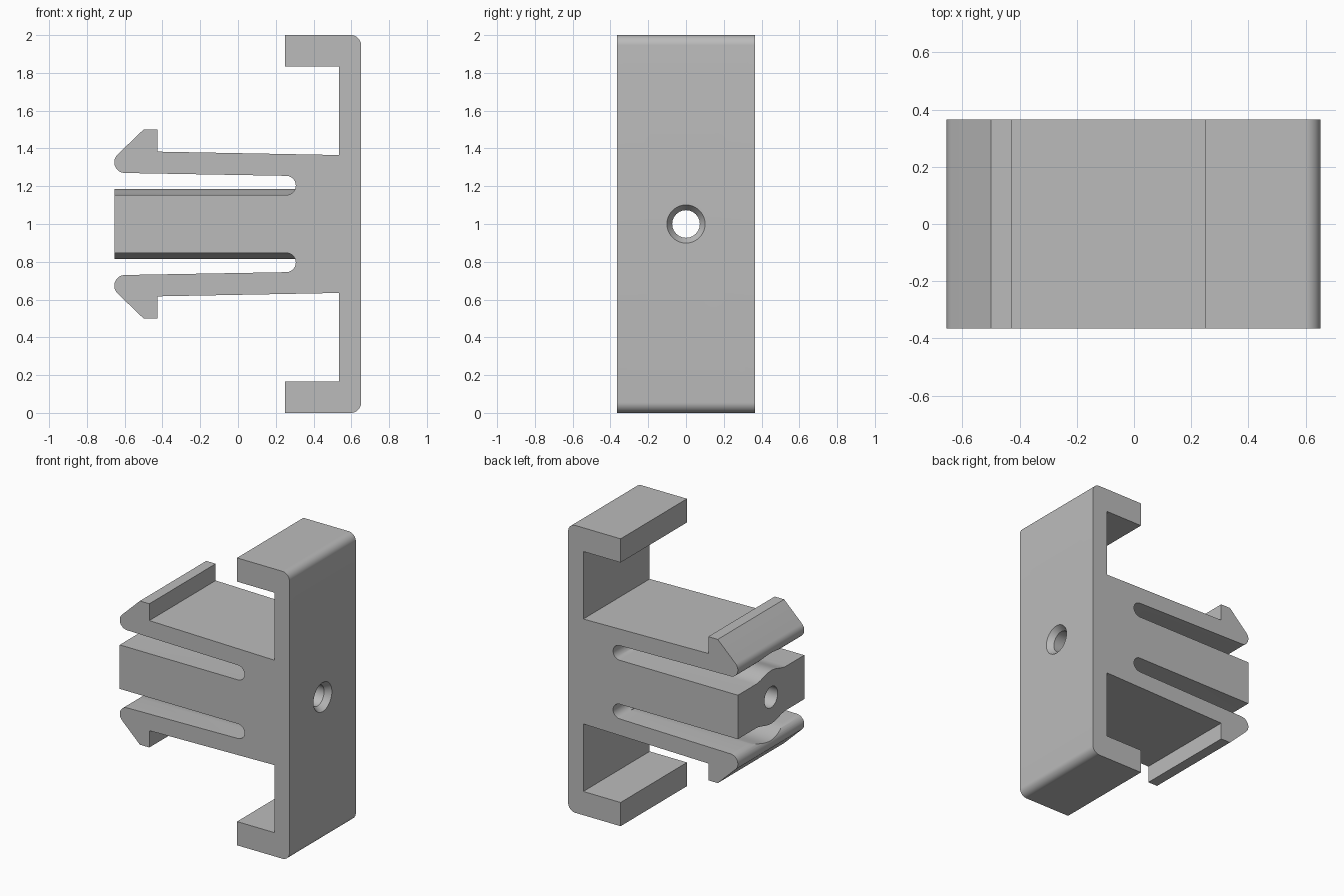
import bpy, bmesh, math
from mathutils import Vector

if "Cube" in bpy.data.objects:
    bpy.data.objects.remove(bpy.data.objects["Cube"], do_unlink=True)

HALF_DEPTH = 0.365
MID = 1.0
LEFT, RIGHT = -0.655, 0.652

grey = bpy.data.materials.new("plain grey")
grey.use_nodes = True
grey.diffuse_color = (0.5, 0.5, 0.5, 1)
grey.node_tree.nodes["Principled BSDF"].inputs["Base Color"].default_value = (0.5, 0.5, 0.5, 1)


def arc(cx, cz, r, a0, a1, n=10):
    """Points along an arc, angles in degrees."""
    angles = [math.radians(a0 + (a1 - a0) * i / n) for i in range(n + 1)]
    return [(cx + r * math.cos(a), cz + r * math.sin(a)) for a in angles]


def finish(name, bm):
    bmesh.ops.recalc_face_normals(bm, faces=bm.faces[:])
    mesh = bpy.data.meshes.new(name)
    bm.to_mesh(mesh)
    bm.free()
    mesh.materials.append(grey)
    ob = bpy.data.objects.new(name, mesh)
    bpy.context.collection.objects.link(ob)
    return ob


def prism(name, points, push):
    """Extrude a closed outline of 3D points along a vector."""
    bm = bmesh.new()
    face = bm.faces.new([bm.verts.new(p) for p in points])
    new = bmesh.ops.extrude_face_region(bm, geom=[face])["geom"]
    bmesh.ops.translate(bm, vec=push, verts=[v for v in new if isinstance(v, bmesh.types.BMVert)])
    return finish(name, bm)


def rod(name, x0, x1, r0, r1):
    """Round cutter along x through the middle."""
    ring = [math.tau * i / 48 for i in range(48)]
    bm = bmesh.new()
    ends = [[bm.verts.new((x, r * math.cos(a), MID + r * math.sin(a))) for a in ring]
            for x, r in ((x0, r0), (x1, r1))]
    for e in ends:
        bm.faces.new(e)
    for i in range(48):
        j = (i + 1) % 48
        bm.faces.new((ends[0][i], ends[0][j], ends[1][j], ends[1][i]))
    return finish(name, bm)


def combine(target, tool, operation):
    mod = target.modifiers.new(operation, "BOOLEAN")
    mod.operation, mod.object, mod.solver = operation, tool, "EXACT"
    bpy.context.view_layer.objects.active = target
    bpy.ops.object.modifier_apply(modifier=mod.name)
    bpy.data.objects.remove(tool, do_unlink=True)


def wave(base, height, half_width, n=24):
    """Smooth hump across the depth, as (y, z) pairs."""
    ys = [half_width * (2 * i / n - 1) for i in range(n + 1)]
    return [(y, base + height * (0.5 + 0.5 * math.cos(math.pi * y / half_width))) for y in ys]


# Upper half of the side profile: tongue, slot, spring arm with barb, hooked back plate
half = [(LEFT, 0.153)]
half += arc(0.255, 0.204, 0.051, -90, 90, 14)
half += arc(-0.598, 0.327, 0.057, 270, 135, 14)
half += [(-0.5, 0.5), (-0.427, 0.5), (-0.427, 0.383), (0.535, 0.365),
         (0.535, 0.835), (0.248, 0.835), (0.248, 1.0)]
half += arc(RIGHT - 0.055, 0.945, 0.055, 90, 0, 10)
outline = half + [(x, -z) for x, z in reversed(half)]
clip = prism("spring_clip_bracket",
             [(x, -HALF_DEPTH, MID + z) for x, z in outline],
             Vector((0, 2 * HALF_DEPTH, 0)))

# Shallow channels inside the arms, then the swelling around the screw hole
for side in (1, -1):
    groove = [(-0.22, 0.2)] + wave(0.256, 0.034, 0.22) + [(0.22, 0.2)]
    cutter = prism("arm_groove_cutter",
                   [(-0.7, y, MID + side * (z + 0.015)) for y, z in groove],
                   Vector((0.97, 0, -side * 0.016)))
    combine(clip, cutter, "DIFFERENCE")
    swell = [(-0.17, 0.1)] + wave(0.153, 0.032, 0.17) + [(0.17, 0.1)]
    bump = prism("tongue_swelling",
                 [(LEFT, y, MID + side * z) for y, z in swell],
                 Vector((0.96, 0, 0)))
    combine(clip, bump, "UNION")

# Through hole with a countersink in the back plate
combine(clip, rod("screw_hole_cutter", -0.8, 0.8, 0.073, 0.073), "DIFFERENCE")
combine(clip, rod("countersink_cutter", RIGHT - 0.04, RIGHT + 0.04, 0.073, 0.129), "DIFFERENCE")

bpy.ops.object.select_all(action="DESELECT")
clip.select_set(True)
bpy.context.view_layer.objects.active = clip
bpy.ops.object.shade_smooth_by_angle(angle=math.radians(30))
